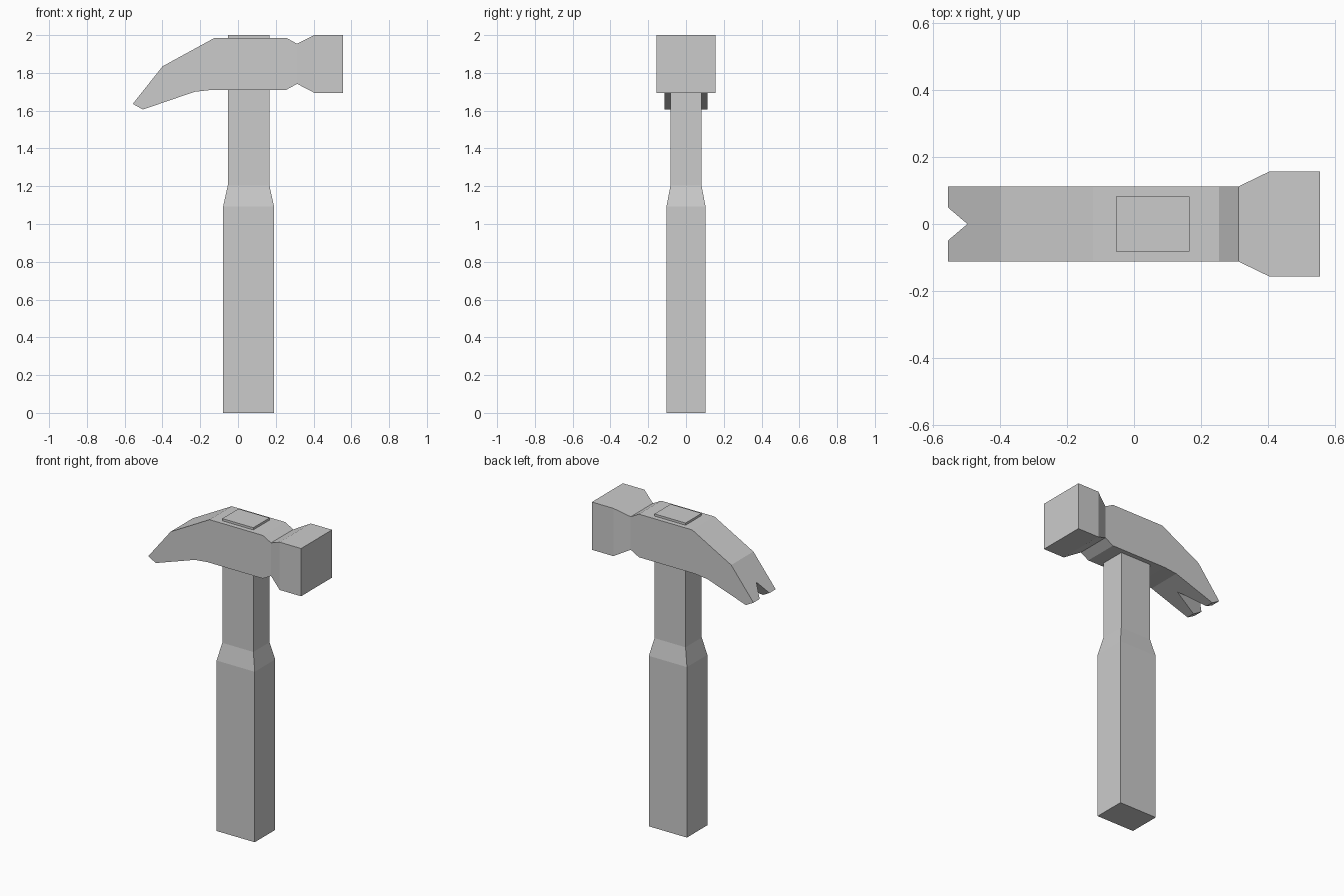
import bpy, bmesh

if "Cube" in bpy.data.objects:
    bpy.data.objects.remove(bpy.data.objects["Cube"])


def loft(name, rings):
    """Skin a closed solid through equal-length rings of points."""
    bm = bmesh.new()
    loops = [[bm.verts.new(p) for p in ring] for ring in rings]
    n = len(loops[0])
    for a, b in zip(loops, loops[1:]):
        for i in range(n):
            j = (i + 1) % n
            bm.faces.new((a[i], a[j], b[j], b[i]))
    bm.faces.new(loops[0])
    bm.faces.new(loops[-1])
    bmesh.ops.recalc_face_normals(bm, faces=bm.faces)
    mesh = bpy.data.meshes.new(name)
    bm.to_mesh(mesh)
    bm.free()
    obj = bpy.data.objects.new(name, mesh)
    bpy.context.collection.objects.link(obj)
    return obj


# Handle: thick grip, short taper, thin neck running through the head
handle_sections = [(0, 0.135, 0.1035), (1.092, 0.135, 0.1035),
                   (1.204, 0.11, 0.082), (2.0, 0.11, 0.082)]
loft("handle", [[(0.056 + sx * hx, sy * hy, z)
                 for sx, sy in ((-1, -1), (1, -1), (1, 1), (-1, 1))]
                for z, hx, hy in handle_sections])

# Head: bottom (x, z), top (x, z), half width, from claw tip to striking face
head_sections = [
    ((-0.504, 1.606), (-0.557, 1.636), 0.1125),
    ((-0.229, 1.700), (-0.399, 1.835), 0.1125),
    ((-0.139, 1.710), (-0.123, 1.986), 0.1125),
    ((0.255, 1.710), (0.255, 1.986), 0.1125),
    ((0.313, 1.742), (0.313, 1.954), 0.1125),
    ((0.405, 1.694), (0.405, 2.0), 0.157),
    ((0.557, 1.694), (0.557, 2.0), 0.157),
]
head = loft("hammer_head", [[(b[0], -w, b[1]), (b[0], w, b[1]),
                             (t[0], w, t[1]), (t[0], -w, t[1])]
                            for b, t, w in head_sections])

# V-shaped wedge that splits the claw
ridge = [(-0.8, 1.79), (-0.2, 1.631)]
wedge = loft("claw_notch_cutter", [[(x, 0, z), (x, 0.15, z - 0.27), (x, -0.15, z - 0.27)]
                                   for x, z in ridge])
wedge.hide_render = True
wedge.display_type = 'WIRE'
cut = head.modifiers.new("claw_notch", 'BOOLEAN')
cut.operation = 'DIFFERENCE'
cut.solver = 'EXACT'
cut.object = wedge
